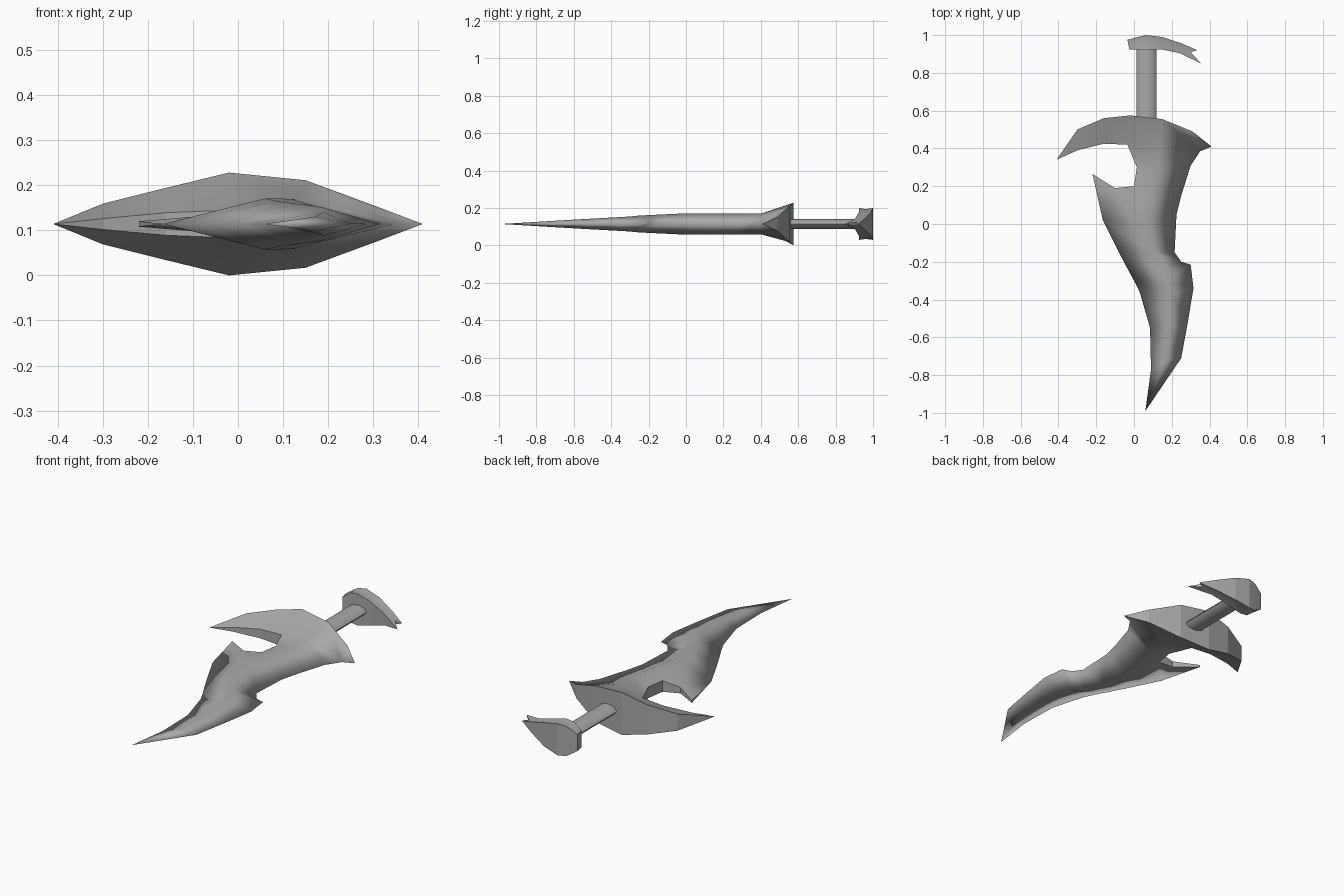
import bpy
import bmesh
import math

default_cube = bpy.data.objects.get("Cube")
if default_cube:
    bpy.data.objects.remove(default_cube, do_unlink=True)

MID = 0.114  # height of the plane of symmetry

grey = bpy.data.materials.new("plain_grey")
grey.use_nodes = True
grey.diffuse_color = (0.4, 0.4, 0.4, 1)
grey.node_tree.nodes["Principled BSDF"].inputs["Base Color"].default_value = (0.4, 0.4, 0.4, 1)


def mirrored_solid(name, strips):
    """Skin rows of (x, y, half thickness), mirror them in z and wall the open rim."""
    bm = bmesh.new()
    cache = {}

    def vert(point, side):
        x, y, half = point
        key = (x, y, side * half)
        if key not in cache:
            cache[key] = bm.verts.new((x, y, MID + side * half))
        return cache[key]

    def face(corners, smooth):
        corners = list(dict.fromkeys(corners))
        if len(corners) > 2:
            bm.faces.new(corners).smooth = smooth

    rim = {}
    for rows in strips:
        for upper, lower in zip(rows, rows[1:]):
            for i in range(len(upper) - 1):
                loop = [upper[i], lower[i], lower[i + 1], upper[i + 1]]
                loop = list(dict.fromkeys(loop))
                if len(loop) < 3:
                    continue
                face([vert(p, 1) for p in loop], True)
                face([vert(p, -1) for p in reversed(loop)], True)
                for a, b in zip(loop, loop[1:] + loop[:1]):
                    edge = frozenset((a, b))
                    rim[edge] = None if edge in rim else (a, b)

    # flat walls where the rim has thickness
    for edge in rim.values():
        if edge:
            a, b = edge
            face([vert(b, 1), vert(a, 1), vert(a, -1), vert(b, -1)], False)

    bmesh.ops.recalc_face_normals(bm, faces=bm.faces)
    mesh = bpy.data.meshes.new(name)
    bm.to_mesh(mesh)
    bm.free()
    mesh.materials.append(grey)
    obj = bpy.data.objects.new(name, mesh)
    bpy.context.collection.objects.link(obj)
    return obj


# Crescent guard: rear rim and front rim, sharing both horn tips
left_horn, right_horn = (-.41, .34, 0), (.41, .41, 0)
neck = [(-.035, .42, .03), (.13, .4, .055), (.35, .385, 0)]
guard_rear = [left_horn, (-.3, .5, .045), (-.16, .56, .08), (-.02, .575, .114),
              (.15, .555, .097), (.31, .49, .038), right_horn]
guard_front = [left_horn, (-.3, .39, .012), (-.16, .425, .025), *neck, right_horn]

# Blade rows run left edge, ridge, right edge from the neck to the tip
notch = [(0, .2, .03), (.09, .16, .057), (.25, .15, 0)]
belly = [(-.165, .02, 0), (.06, 0, .057), (.225, .05, 0)]
tip = (.06, -.99, 0)
blade_upper = [neck, [(.015, .3, .03), (.12, .28, .055), (.3, .31, 0)], notch]
blade_waist = [notch[1:], belly[1:]]
blade_lower = [
    belly,
    [(-.08, -.15, 0), (.09, -.15, .05), (.215, -.15, 0)],
    [(-.03, -.245, 0), (.13, -.25, .045), (.25, -.2, 0)],
    [(0, -.3, 0), (.17, -.3, .04), (.3, -.215, 0)],
    [(.03, -.36, 0), (.19, -.37, .036), (.315, -.34, 0)],
    [(.085, -.55, 0), (.19, -.55, .026), (.285, -.52, 0)],
    [(.09, -.77, 0), (.17, -.72, .016), (.25, -.71, 0)],
    [tip, tip, tip],
]

# Barb that sweeps back from the left edge of the blade
barb = [
    [(-.22, .265, .006), (-.1, .19, .016), notch[0], notch[1]],
    [belly[0], belly[0], belly[1], belly[1]],
]
mirrored_solid("blade_and_guard",
               [[guard_rear, guard_front], blade_upper, blade_waist, blade_lower, barb])

# Hooked pommel: front edge, middle, rear edge, ending in a forked claw
mirrored_solid("pommel", [[
    [(-.025, .925, .045), (-.03, .95, .045), (-.035, .975, .045)],
    [(.02, .925, .08), (.02, .96, .075), (.02, .99, .08)],
    [(.065, .925, .085), (.065, .96, .08), (.065, 1, .085)],
    [(.14, .925, .065), (.145, .955, .06), (.15, .99, .065)],
    [(.24, .905, .03), (.245, .93, .028), (.25, .957, .03)],
    [(.355, .85, 0), (.3, .91, .01), (.335, .92, 0)],
]])

# Flattened eight-sided grip
bpy.ops.mesh.primitive_cylinder_add(
    vertices=8, radius=1, depth=.42, location=(.067, .74, MID),
    rotation=(math.pi / 2, 0, 0))
grip = bpy.context.object
grip.name = "grip"
grip.scale = (.053, .026, 1)
grip.data.materials.append(grey)
bpy.ops.object.transform_apply(location=False, rotation=True, scale=True)
bpy.ops.object.shade_smooth_by_angle(angle=math.radians(50))
